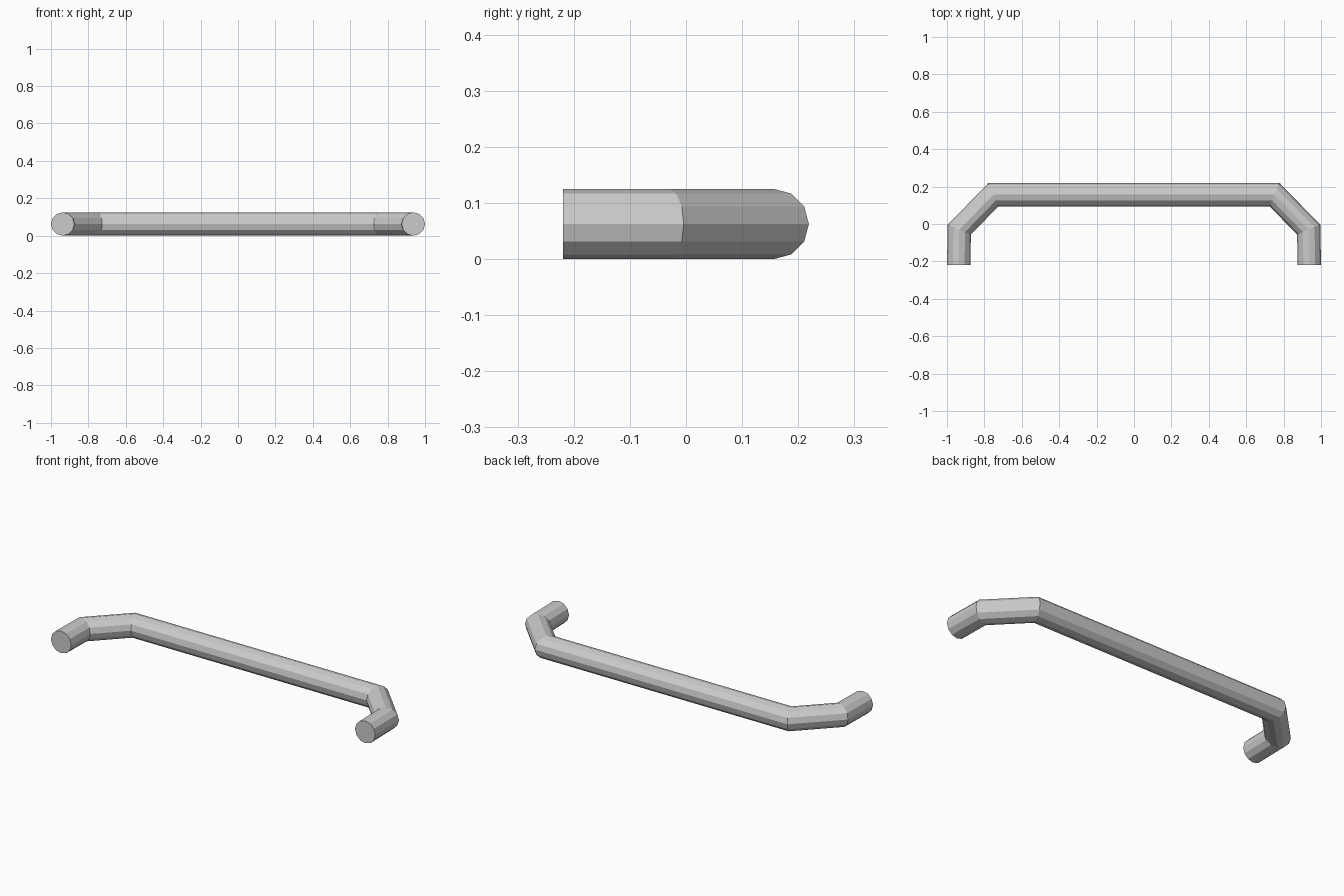
import bpy, bmesh, math
from mathutils import Vector

if "Cube" in bpy.data.objects:
    bpy.data.objects.remove(bpy.data.objects["Cube"])

R, SIDES, ZC = 0.0625, 12, 0.0625

# Centre line of the left half, mirrored to complete the handle
half = [(-0.9375, -0.219), (-0.934, -0.03), (-0.752, 0.1565)]
path = [Vector(p) for p in half] + [Vector((-x, y)) for x, y in reversed(half)]


def normal(a, b):
    d = (b - a).normalized()
    return Vector((-d.y, d.x))


# Mitred rings keep the tube thickness constant through each bend
bm = bmesh.new()
rings = []
for i, p in enumerate(path):
    n0 = normal(path[max(i - 1, 0)], path[max(i, 1)])
    j = min(i, len(path) - 2)
    n1 = normal(path[j], path[j + 1])
    m = (n0 + n1).normalized()
    m = m / m.dot(n0)
    if i in (0, len(path) - 1):
        m = Vector((math.copysign(1, m.x), 0))  # ends cut square to the wall
    ring = []
    for k in range(SIDES):
        a = 2 * math.pi * k / SIDES
        q = p + m * R * math.cos(a)
        ring.append(bm.verts.new((q.x, q.y, ZC + R * math.sin(a))))
    rings.append(ring)

# Tube walls and end caps
for a, b in zip(rings, rings[1:]):
    for k in range(SIDES):
        n = (k + 1) % SIDES
        bm.faces.new((a[k], a[n], b[n], b[k]))
bm.faces.new(rings[0])
bm.faces.new(rings[-1])
bmesh.ops.recalc_face_normals(bm, faces=bm.faces)

mesh = bpy.data.meshes.new("pull_handle")
bm.to_mesh(mesh)
bm.free()
bpy.context.collection.objects.link(bpy.data.objects.new("pull_handle", mesh))
